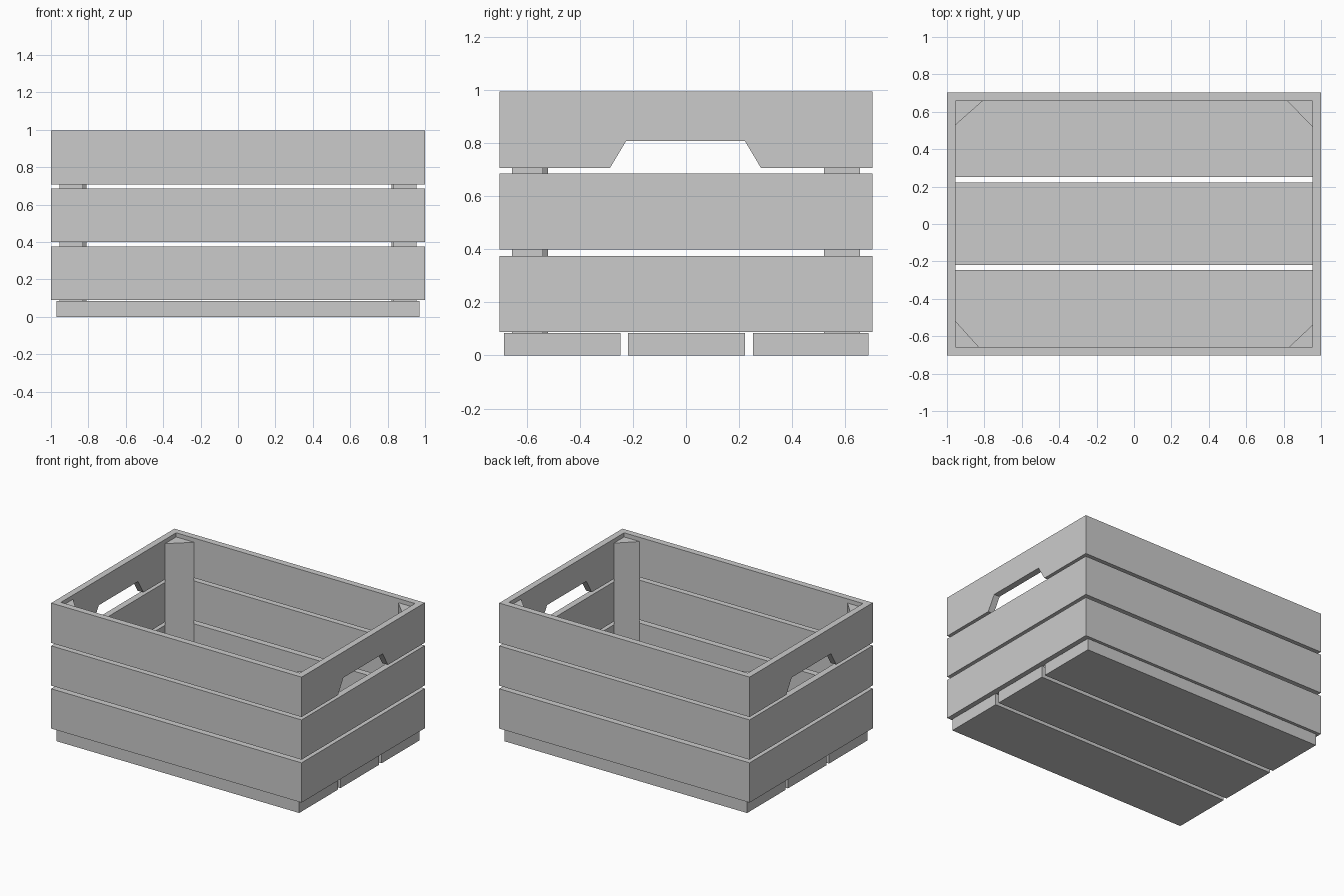
import bpy, bmesh
from mathutils import Vector

if "Cube" in bpy.data.objects:
    bpy.data.objects.remove(bpy.data.objects["Cube"])

HX, HY, T = 1.0, 0.703, 0.046      # half length, half depth, board thickness
ROWS = [(0.089, 0.376), (0.399, 0.686), (0.707, 0.995)]
BASE_TOP = 0.084


def prism(name, ring_a, ring_b):
    """Solid joining two matching outlines."""
    bm = bmesh.new()
    a = [bm.verts.new(p) for p in ring_a]
    b = [bm.verts.new(p) for p in ring_b]
    bm.faces.new(a)
    bm.faces.new(b[::-1])
    n = len(a)
    for i in range(n):
        j = (i + 1) % n
        bm.faces.new((a[i], b[i], b[j], a[j]))
    bmesh.ops.recalc_face_normals(bm, faces=bm.faces)
    me = bpy.data.meshes.new(name)
    bm.to_mesh(me)
    bm.free()
    ob = bpy.data.objects.new(name, me)
    bpy.context.collection.objects.link(ob)
    return ob


def wall_board(name, profile, half, place):
    """Board from its (along, z) profile, mitred at both ends."""
    def inset(u):
        return u - T * (1 if u > 0 else -1) if abs(u) >= half else u
    prism(name, [place(u, 0, z) for u, z in profile],
          [place(inset(u), T, z) for u, z in profile])


# Side walls: three rows of boards, with a hand hole in the top end boards
for i, (z0, z1) in enumerate(ROWS):
    hole = [(-0.287, z0), (-0.226, 0.809), (0.222, 0.809), (0.283, z0)] if i == 2 else []
    long_profile = [(-HX, z0), (HX, z0), (HX, z1), (-HX, z1)]
    end_profile = [(-HY, z0), *hole, (HY, z0), (HY, z1), (-HY, z1)]
    for s, long_name, end_name in ((-1, "front", "left"), (1, "back", "right")):
        wall_board(f"{long_name}_board_{i + 1}", long_profile, HX,
                   lambda u, d, z: Vector((u, s * (HY - d), z)))
        wall_board(f"{end_name}_board_{i + 1}", end_profile, HY,
                   lambda u, d, z: Vector((s * (HX - d), u, z)))

# Bottom slats
for i, (y0, y1) in enumerate([(-0.687, -0.247), (-0.218, 0.222), (0.252, 0.688)]):
    outline = [(-0.97, y0), (0.97, y0), (0.97, y1), (-0.97, y1)]
    prism(f"bottom_slat_{i + 1}", [(x, y, 0) for x, y in outline],
          [(x, y, BASE_TOP) for x, y in outline])

# Triangular corner posts inside the walls
for name, sx, sy, px, py in (("front_left", -1, -1, 0.83, 0.52),
                             ("front_right", 1, -1, 0.83, 0.54),
                             ("back_left", -1, 1, 0.81, 0.53),
                             ("back_right", 1, 1, 0.82, 0.52)):
    cx, cy = HX - T, HY - T
    outline = [(sx * cx, sy * cy), (sx * px, sy * cy), (sx * cx, sy * py)]
    prism(f"{name}_post", [(x, y, BASE_TOP) for x, y in outline],
          [(x, y, 0.965) for x, y in outline])
